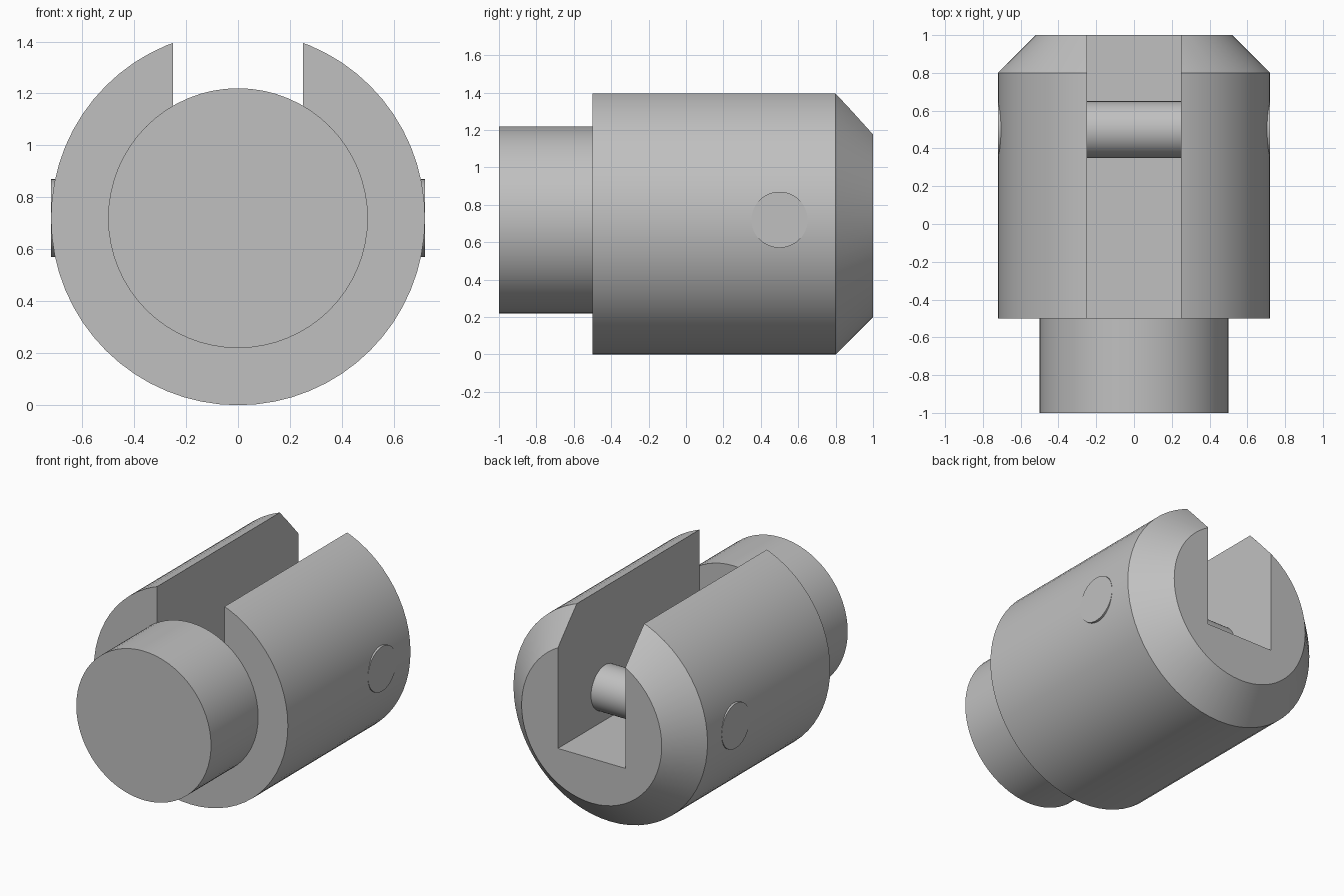
import bpy, bmesh, math
from mathutils import Matrix, Vector

cube = bpy.data.objects.get("Cube")
if cube:
    bpy.data.objects.remove(cube, do_unlink=True)

AXIS_Z = 0.72      # height of the shared centre line
BODY_R = 0.72
SLOT_W = 0.5
SLOT_FLOOR = 0.5

steel = bpy.data.materials.new("grey_steel")
colour = (0.53, 0.53, 0.53, 1)
steel.use_nodes = True
steel.diffuse_color = colour
steel.node_tree.nodes["Principled BSDF"].inputs["Base Color"].default_value = colour


def add_object(name, bm):
    bmesh.ops.recalc_face_normals(bm, faces=bm.faces)
    mesh = bpy.data.meshes.new(name)
    bm.to_mesh(mesh)
    bm.free()
    mesh.materials.append(steel)
    obj = bpy.data.objects.new(name, mesh)
    bpy.context.collection.objects.link(obj)
    return obj


def turned(name, profile, segments, axis="Y"):
    """Revolve (radius, position) points about the centre line, closing both ends."""
    bm = bmesh.new()
    rings = []
    for r, p in profile:
        ring = []
        for i in range(segments):
            a = 2 * math.pi * i / segments
            u, v = r * math.cos(a), r * math.sin(a)
            co = (u, p, v) if axis == "Y" else (p, u, v)
            ring.append(bm.verts.new(Vector(co) + Vector((0, 0, AXIS_Z))))
        rings.append(ring)
    for a, b in zip(rings, rings[1:]):
        for i in range(segments):
            j = (i + 1) % segments
            bm.faces.new((a[i], a[j], b[j], b[i]))
    bm.faces.new(rings[0])
    bm.faces.new(rings[-1])
    return add_object(name, bm)


def smooth(obj):
    bpy.ops.object.select_all(action="DESELECT")
    obj.select_set(True)
    bpy.context.view_layer.objects.active = obj
    bpy.ops.object.shade_smooth_by_angle(angle=math.radians(30))


# Chamfered clevis body
body = turned("clevis_body", [(BODY_R, -0.5), (BODY_R, 0.8), (0.52, 1.0)], 64)

# Slot running the whole length of the body, open at the top
bm = bmesh.new()
bmesh.ops.create_cube(bm, size=1, matrix=Matrix.Translation((0, 0.25, SLOT_FLOOR + 0.6))
                      @ Matrix.Diagonal((SLOT_W, 2, 1.2, 1)))
cutter = add_object("slot_cutter", bm)
cutter.hide_render = True
cut = body.modifiers.new("slot", "BOOLEAN")
cut.operation = "DIFFERENCE"
cut.solver = "EXACT"
cut.object = cutter
bpy.context.view_layer.objects.active = body
bpy.ops.object.modifier_apply(modifier=cut.name)
bpy.data.objects.remove(cutter, do_unlink=True)

# Front shank
shank = turned("shank", [(0.5, -1.0), (0.5, -0.5)], 64)

# Cross pin with flat ends
pin = turned("cross_pin", [(0.15, -BODY_R), (0.15, BODY_R)], 48, axis="X")
pin.data.transform(Matrix.Translation((0, 0.5, 0)))

for part in (body, shank, pin):
    smooth(part)
